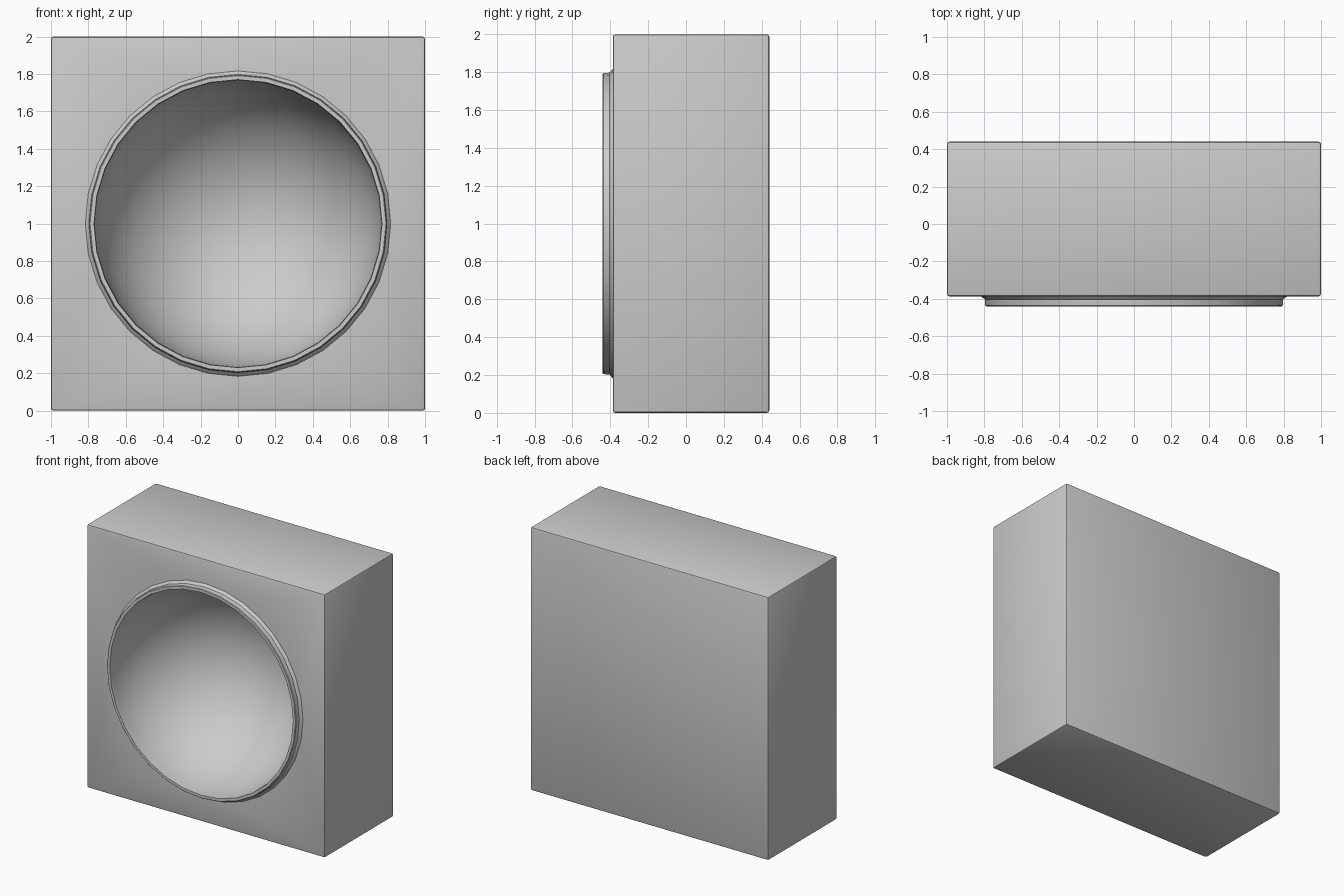
import bpy, bmesh, math
from mathutils import Vector

if "Cube" in bpy.data.objects:
    bpy.data.objects.remove(bpy.data.objects["Cube"])

SIDES = 32
CENTER = Vector((0, 0, 1.0))
RIM_Y = -0.44
BOWL_R = 0.77


def lathe(name, profile, closed=False):
    """Spin (radius, y) points about the horizontal y axis."""
    bm = bmesh.new()
    verts = [bm.verts.new(CENTER + Vector((0, y, r))) for r, y in profile]
    edges = [bm.edges.new(p) for p in zip(verts, verts[1:])]
    if closed:
        edges.append(bm.edges.new((verts[-1], verts[0])))
    bmesh.ops.spin(bm, geom=verts + edges, cent=CENTER, axis=(0, 1, 0),
                   angle=math.tau, steps=SIDES)
    bmesh.ops.remove_doubles(bm, verts=bm.verts, dist=1e-5)
    bmesh.ops.recalc_face_normals(bm, faces=bm.faces)
    mesh = bpy.data.meshes.new(name)
    bm.to_mesh(mesh)
    bm.free()
    obj = bpy.data.objects.new(name, mesh)
    bpy.context.collection.objects.link(obj)
    return obj


def activate(obj):
    bpy.ops.object.select_all(action='DESELECT')
    obj.select_set(True)
    bpy.context.view_layer.objects.active = obj


# Block with slightly rounded edges
y0, y1 = -0.387, 0.44
bpy.ops.mesh.primitive_cube_add(size=1, location=(0, (y0 + y1) / 2, 1.0))
body = bpy.context.object
body.name = "body"
body.scale = (2.0, y1 - y0, 2.0)
bpy.ops.object.transform_apply(location=True, rotation=False, scale=True)
bevel = body.modifiers.new("edge_rounding", 'BEVEL')
bevel.width = 0.013
bevel.segments = 2

# Hemispherical hollow cut into the front
n = 14
arc = [(BOWL_R * math.sin(a), RIM_Y + BOWL_R * math.cos(a))
       for a in (math.pi / 2 * i / n for i in range(n + 1))]
cutter = lathe("bowl_cutter", arc + [(BOWL_R, -0.6), (0, -0.6)])
cutter.hide_render = True
cut = body.modifiers.new("bowl", 'BOOLEAN')
cut.operation = 'DIFFERENCE'
cut.solver = 'EXACT'
cut.object = cutter
activate(body)
for name in ("edge_rounding", "bowl"):
    bpy.ops.object.modifier_apply(modifier=name)
bpy.data.objects.remove(cutter)

# Raised collar around the opening, flared where it meets the block
collar = lathe("collar", [(0.766, -0.38), (0.82, -0.38), (0.815, -0.39),
                          (0.798, -0.403), (0.795, -0.436), (0.791, -0.44),
                          (BOWL_R, -0.44)], closed=True)

for obj in (body, collar):
    activate(obj)
    bpy.ops.object.shade_smooth_by_angle(angle=math.radians(35))
